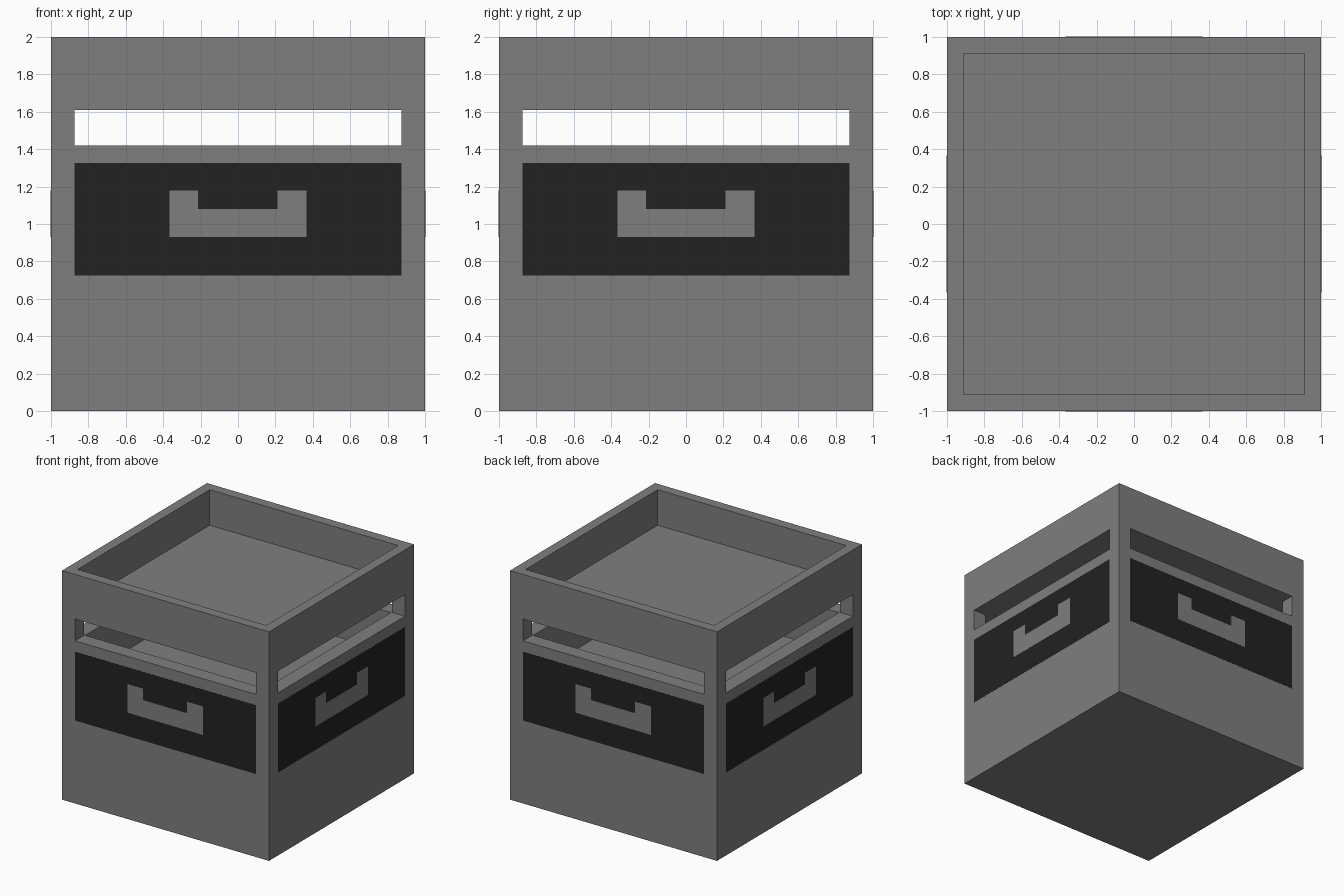
import bpy, bmesh, math
from mathutils import Matrix

if "Cube" in bpy.data.objects:
    bpy.data.objects.remove(bpy.data.objects["Cube"])


def material(name, value):
    m = bpy.data.materials.new(name)
    m.diffuse_color = (value, value, value, 1)
    m.use_nodes = True
    m.node_tree.nodes["Principled BSDF"].inputs["Base Color"].default_value = m.diffuse_color
    return m


GREY = material("mid_grey", 0.212)
DARK = material("near_black", 0.016)
WALL = 0.125          # shell thickness
INNER = 1 - WALL      # half width of the openings


def finish(name, bm, mat):
    bmesh.ops.recalc_face_normals(bm, faces=bm.faces)
    mesh = bpy.data.meshes.new(name)
    bm.to_mesh(mesh)
    bm.free()
    mesh.materials.append(mat)
    obj = bpy.data.objects.new(name, mesh)
    bpy.context.collection.objects.link(obj)
    return obj


def add_box(bm, x0, x1, y0, y1, z0, z1):
    m = (Matrix.Translation(((x0 + x1) / 2, (y0 + y1) / 2, (z0 + z1) / 2))
         @ Matrix.Diagonal((x1 - x0, y1 - y0, z1 - z0, 1)))
    bmesh.ops.create_cube(bm, size=1, matrix=m)


def tray(name, z0, z1, rim, floor_z):
    """Square block with a straight-walled recess sunk into its top."""
    bm = bmesh.new()
    add_box(bm, -1, 1, -1, 1, z0, z1)
    bm.normal_update()
    top = max(bm.faces, key=lambda f: f.calc_center_median().z)
    bmesh.ops.inset_individual(bm, faces=[top], thickness=rim)
    new = bmesh.ops.extrude_discrete_faces(bm, faces=[top])["faces"][0]
    for v in new.verts:
        v.co.z = floor_z
    return finish(name, bm, GREY)


def plate(name, outline, proud, mat, angle):
    """Thin front-face plate from an x/z outline, turned to one side."""
    bm = bmesh.new()
    face = bm.faces.new([bm.verts.new((x, -0.999, z)) for x, z in outline])
    ext = bmesh.ops.extrude_face_region(bm, geom=[face])["geom"]
    for v in ext:
        if isinstance(v, bmesh.types.BMVert):
            v.co.y = -1 - proud
    bmesh.ops.rotate(bm, verts=bm.verts, matrix=Matrix.Rotation(angle, 3, 'Z'))
    return finish(name, bm, mat)


# Lower body with sunken interior, and lid with recessed top
tray("lower_body", 0, 1.42, 0.185, 1.07)
tray("top_tray", 1.61, 2.0, WALL, 1.69)

# Corner posts leaving the open slots between body and lid
bm = bmesh.new()
for sx in (-1, 1):
    for sy in (-1, 1):
        xs, ys = sorted((sx, sx * INNER)), sorted((sy, sy * INNER))
        add_box(bm, *xs, *ys, 1.42, 1.61)
finish("corner_posts", bm, GREY)

# Dark panel and U-shaped grip on each side
panel = [(-INNER, 0.725), (INNER, 0.725), (INNER, 1.325), (-INNER, 1.325)]
grip = [(-0.365, 0.93), (0.365, 0.93), (0.365, 1.18), (0.21, 1.18),
        (0.21, 1.08), (-0.215, 1.08), (-0.215, 1.18), (-0.365, 1.18)]
for i, side in enumerate(("front", "right", "back", "left")):
    plate(side + "_panel", panel, 0.001, DARK, i * math.pi / 2)
    plate(side + "_grip", grip, 0.002, GREY, i * math.pi / 2)
